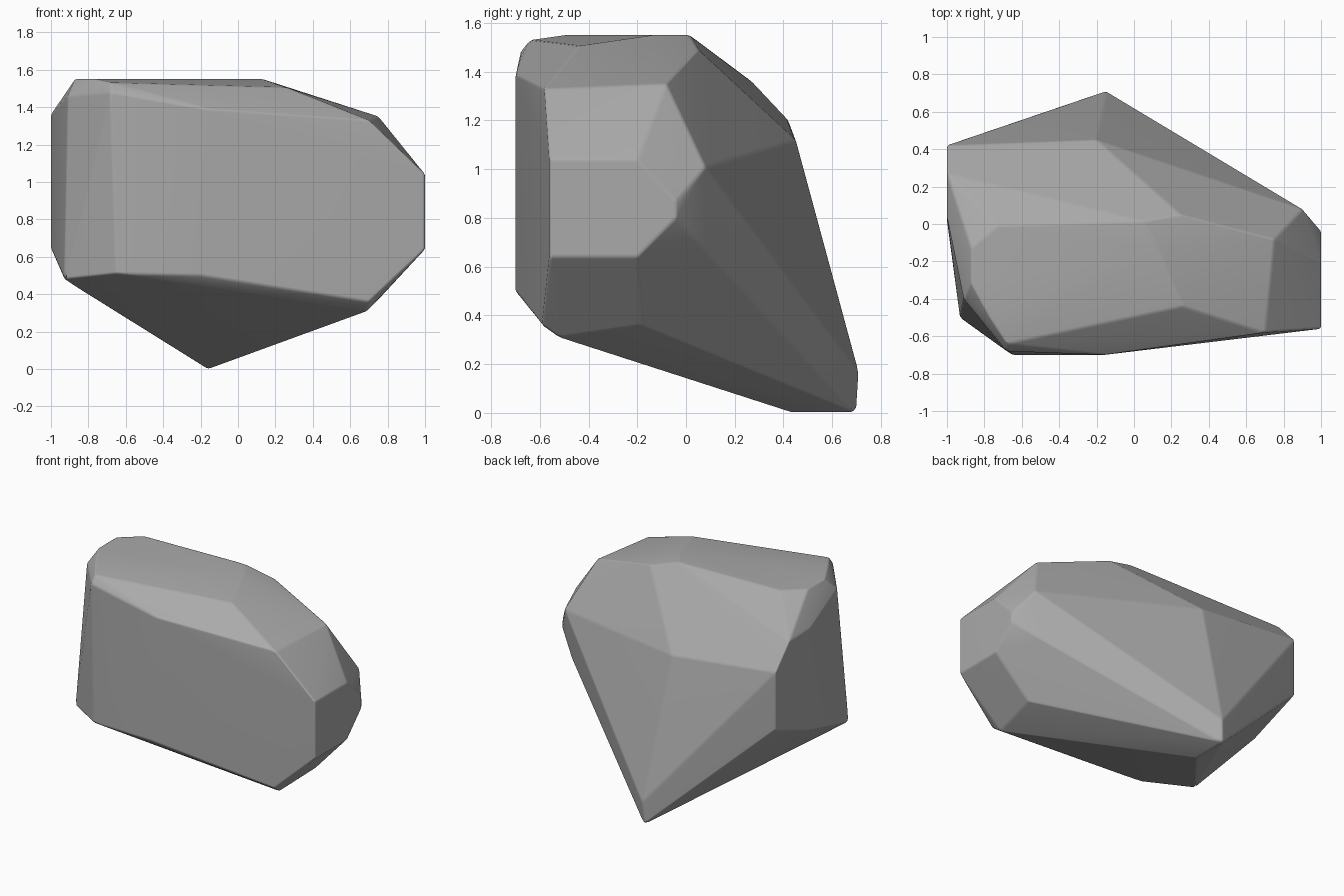
import bpy, bmesh, math

cube = bpy.data.objects.get("Cube")
if cube:
    bpy.data.objects.remove(cube, do_unlink=True)

# Stone colour
stone = bpy.data.materials.new("stone_grey")
stone.use_nodes = True
grey = (0.4, 0.4, 0.4, 1)
stone.diffuse_color = grey
bsdf = stone.node_tree.nodes["Principled BSDF"]
bsdf.inputs["Base Color"].default_value = grey
bsdf.inputs["Roughness"].default_value = 0.9

# Corners of the chipped boulder, grouped by region
front = [(-.65, -.7, .51), (-.2, -.7, .5), (.7, -.59, .36), (-.16, -.7, 1.39),
         (.7, -.58, 1.33), (-.68, -.68, 1.48), (-.68, -.64, 1.53)]
right_end = [(1, -.56, .64), (1, -.56, 1.04), (1, -.2, 1.04), (1, -.04, .87),
             (1, -.04, .8), (1, -.2, .64), (.9, .08, 1.01), (.84, .08, .67)]
left_end = [(-1, .42, .79), (-1, .42, 1.2), (-1, .27, 1.36), (-1, .04, 1.36),
            (-1, .02, .64), (-.93, -.5, .48), (-.91, -.4, 1.46)]
crown = [(-.87, -.13, 1.55), (-.87, -.32, 1.55), (-.73, -.01, 1.55),
         (.05, .015, 1.55), (.13, -.13, 1.55), (-.77, -.5, 1.55),
         (.26, -.44, 1.505), (.25, .05, 1.49), (.75, -.08, 1.35)]
back_and_keel = [(-.2, .45, 1.12), (-.15, .71, .16), (-.16, .7, 0),
                 (-.16, .44, 0), (.69, -.52, .31), (.74, -.18, .36)]

# Wrap the corners in one faceted skin
bm = bmesh.new()
for group in (front, right_end, left_end, crown, back_and_keel):
    for co in group:
        bm.verts.new(co)
hull = bmesh.ops.convex_hull(bm, input=bm.verts)
loose = [v for v in bm.verts if not v.link_faces]
bmesh.ops.delete(bm, geom=loose, context="VERTS")
bmesh.ops.dissolve_limit(bm, angle_limit=math.radians(3),
                         verts=bm.verts, edges=bm.edges)
bmesh.ops.recalc_face_normals(bm, faces=bm.faces)
mesh = bpy.data.meshes.new("boulder")
bm.to_mesh(mesh)
bm.free()
mesh.materials.append(stone)
boulder = bpy.data.objects.new("boulder", mesh)
bpy.context.collection.objects.link(boulder)

# Slightly worn edges and soft shading
bpy.context.view_layer.objects.active = boulder
boulder.select_set(True)
bpy.ops.object.shade_smooth()
bevel = boulder.modifiers.new("worn_edges", "BEVEL")
bevel.width = 0.012
bevel.segments = 2
bevel.limit_method = "ANGLE"
bevel.angle_limit = math.radians(12)
weighted = boulder.modifiers.new("soft_facets", "WEIGHTED_NORMAL")
weighted.keep_sharp = True
